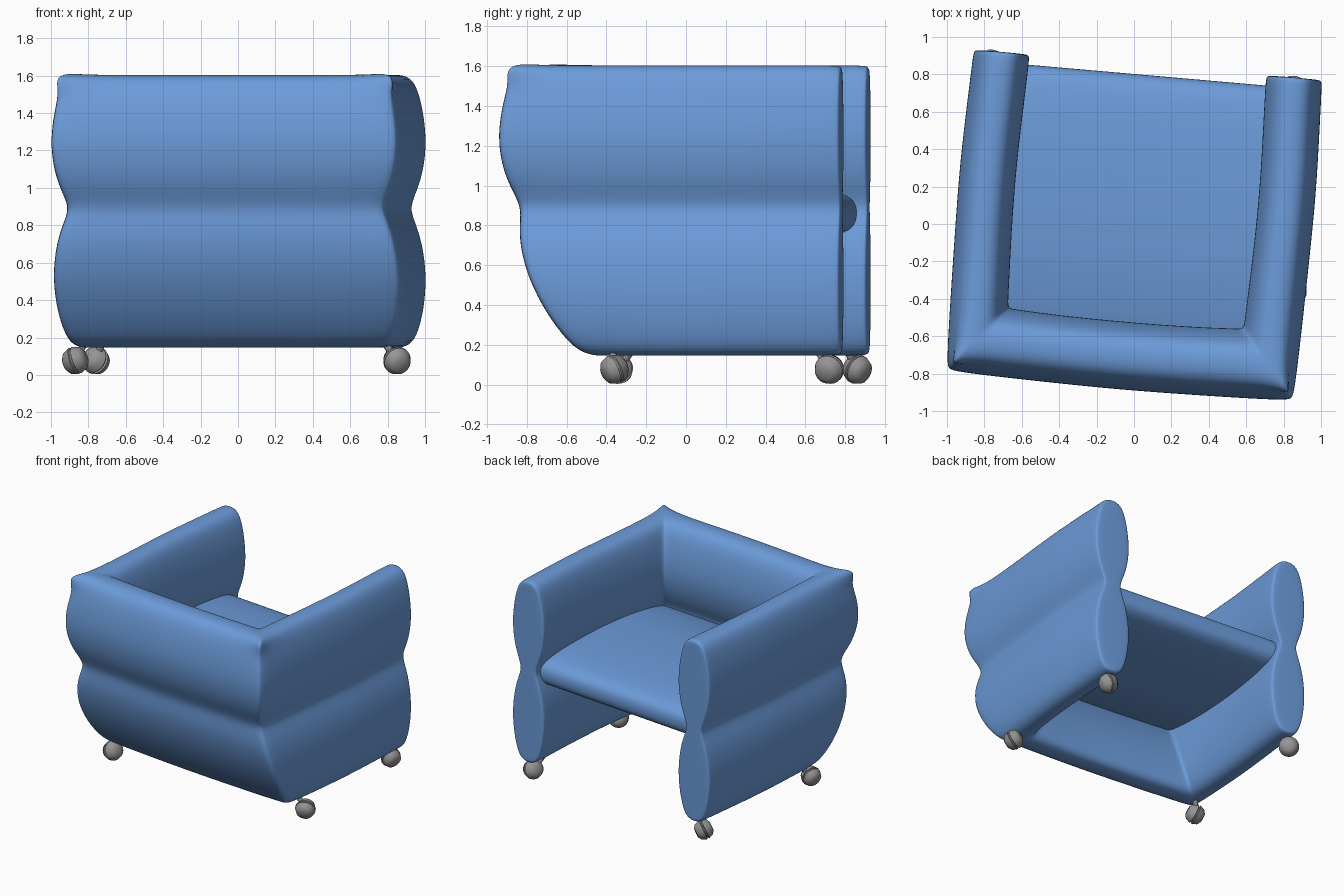
import bpy, bmesh, math
from mathutils import Vector, Matrix

if "Cube" in bpy.data.objects:
    bpy.data.objects.remove(bpy.data.objects["Cube"])

YAW = Matrix.Rotation(math.radians(-5), 4, 'Z')   # whole chair is turned slightly


def material(name, rgb):
    m = bpy.data.materials.new(name)
    m.diffuse_color = (*rgb, 1)
    m.use_nodes = True
    m.node_tree.nodes["Principled BSDF"].inputs["Base Color"].default_value = m.diffuse_color
    return m


BLUE = material("blue fabric", (0.15, 0.33, 0.70))
GREY = material("grey metal", (0.30, 0.30, 0.30))


def finish(name, bm, mat, subsurf=0, sharp=60):
    bmesh.ops.recalc_face_normals(bm, faces=bm.faces[:])
    me = bpy.data.meshes.new(name)
    bm.to_mesh(me)
    bm.free()
    me.materials.append(mat)
    ob = bpy.data.objects.new(name, me)
    bpy.context.collection.objects.link(ob)
    bpy.ops.object.select_all(action='DESELECT')
    ob.select_set(True)
    bpy.context.view_layer.objects.active = ob
    if subsurf:
        bpy.ops.object.shade_smooth()
        mod = ob.modifiers.new("Smooth", 'SUBSURF')
        mod.levels = mod.render_levels = subsurf
    else:
        bpy.ops.object.shade_smooth_by_angle(angle=math.radians(sharp))
    return ob


def sweep(rings, bm):
    """Bridge closed rings and cap both ends with a ladder of quads."""
    vs = [[bm.verts.new(p) for p in r] for r in rings]
    n = len(vs[0])
    for a, b in zip(vs, vs[1:]):
        for i in range(n):
            j = (i + 1) % n
            bm.faces.new((a[i], a[j], b[j], b[i]))
    for r in (vs[0], vs[-1]):
        for i in range(n // 2 - 1):
            bm.faces.new((r[i], r[i + 1], r[n - 2 - i], r[n - 1 - i]))


# Arms and back: one double-lobed cushion swept round a U with mitred corners
HALF = [(1.605, .035), (1.575, .085), (1.50, .117), (1.38, .143), (1.22, .157),
        (1.06, .132), (.96, .092), (.89, .066), (.82, .092), (.71, .132),
        (.53, .157), (.36, .143), (.25, .117), (.175, .085), (.145, .035)]
PROFILE = [(z, h) for z, h in HALF] + [(z, -h) for z, h in reversed(HALF)]
ARM_X, FRONT = 0.785, 0.855


def back_y(z, o):
    # lower lobe of the back slopes in under the seat
    return -0.69 + max(0, .89 - z) * 0.43 - o * 1.2


def arm_ring(y, bow, k=1.0):
    return [Vector((ARM_X + o * k + bow, y, .875 + (z - .875) * (1 - (1 - k) * .25)))
            for z, o in PROFILE]


def shifted_corner(t, side):
    """Ring next to the mitre, t along the arm (side 0) or along the back (side 1)."""
    out = []
    for z, o in PROFILE:
        x, y = ARM_X + o, back_y(z, o)
        out.append(Vector((x - t, y, z) if side else (x, y + t, z)))
    return out


def mitre():
    out = []
    for z, o in PROFILE:
        d, up = 0, 0
        if z > 1.56 and o > 0:
            d, up = .07, .015          # little pinched ear on top of the corner
        elif o > 0:
            d = -.015
        out.append(Vector((ARM_X + o + d, back_y(z, o) - d, z + up)))
    return out


half = [arm_ring(FRONT, 0, .86), arm_ring(FRONT - .006, 0, .97), arm_ring(FRONT - .03, 0),
        arm_ring(.6, .008), arm_ring(.25, .02), arm_ring(-.1, .015),
        shifted_corner(.05, 0), mitre(), shifted_corner(.05, 1)]
mid = [[Vector((x, back_y(z, o) - b, z)) for z, o in PROFILE]
       for x, b in ((.4, .012), (0, .018))]
rings = half + mid
rings += [[Vector((-p.x, p.y, p.z)) for p in r] for r in reversed(rings[:-1])]
bm = bmesh.new()
sweep(rings, bm)
bm.transform(YAW)
finish("arms_and_back", bm, BLUE, subsurf=2)

# Seat: lens-shaped pillow held at the pinch of the arms
SEAT = [(.80, .035), (.775, .08), (.70, .115), (.5, .14), (.15, .15),
        (-.2, .14), (-.45, .10), (-.6, .06), (-.66, .02)]
loop = [(y, .86 + h) for y, h in SEAT] + [(y, .86 - h) for y, h in reversed(SEAT)]
bm = bmesh.new()
sweep([[Vector((x, y, z)) for y, z in loop] for x in (-.75, -.7, -.35, 0, .35, .7, .75)], bm)
bm.transform(YAW)
finish("seat", bm, BLUE, subsurf=2)

# Swivelling ball casters: (wheel centre, stem top)
WHEEL = [(-.062, 0), (-.062, .035), (-.045, .060), (-.008, .075), (-.004, .066),
         (.004, .066), (.008, .075), (.045, .060), (.062, .035), (.062, 0)]
CASTERS = {"front_left": ((-.76, .86), (-.72, .80)), "front_right": ((.85, .72), (.79, .65)),
           "rear_left": ((-.87, -.34), (-.81, -.26)), "rear_right": ((.85, -.36), (.77, -.37))}
for name, (w, s) in CASTERS.items():
    centre, top = Vector((*w, .077)), Vector((*s, .19))
    run = (top - centre).normalized()
    axis = run.cross(Vector((0, 0, 1))).normalized()
    axis = (axis + run * .5).normalized()
    bm = bmesh.new()
    pts = [bm.verts.new((r, 0, a)) for a, r in WHEEL]
    edges = [bm.edges.new(p) for p in zip(pts, pts[1:])]
    bmesh.ops.spin(bm, geom=pts + edges, axis=(0, 0, 1), cent=(0, 0, 0),
                   angle=math.tau, steps=24, use_merge=True)
    bmesh.ops.remove_doubles(bm, verts=bm.verts[:], dist=1e-4)
    bm.transform(Matrix.Translation(centre) @ axis.to_track_quat('Z', 'Y').to_matrix().to_4x4())
    finish("caster_wheel_" + name, bm, GREY, sharp=40)
    # stem
    bm = bmesh.new()
    bmesh.ops.create_cone(bm, cap_ends=True, segments=12, radius1=.022, radius2=.016,
                          depth=(top - centre).length)
    bm.transform(Matrix.Translation((top + centre) / 2) @ run.to_track_quat('Z', 'Y').to_matrix().to_4x4())
    finish("caster_stem_" + name, bm, GREY, sharp=40)
